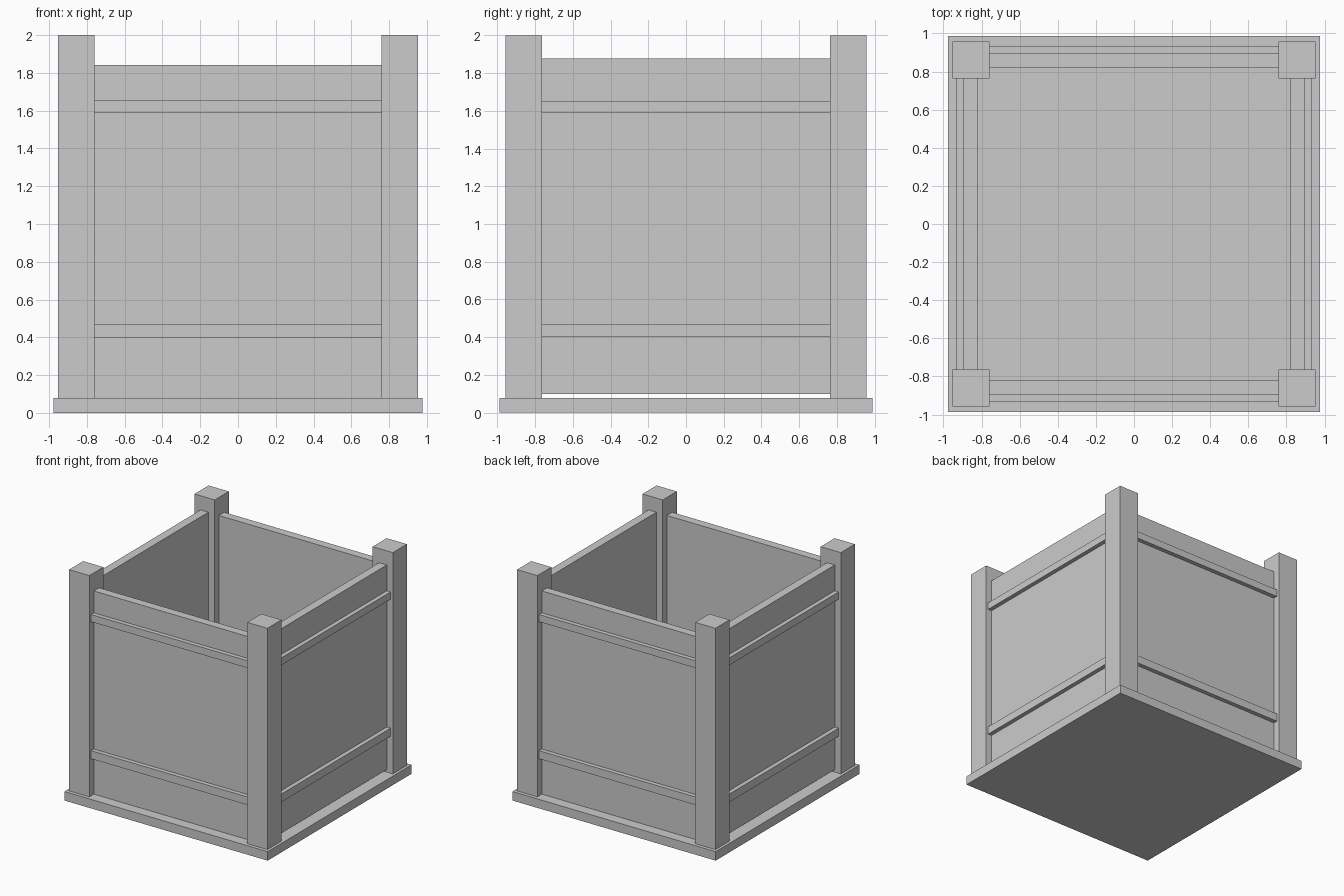
import bpy

if "Cube" in bpy.data.objects:
    bpy.data.objects.remove(bpy.data.objects["Cube"])


def box(name, x, y, z):
    """Box from (min, max) ranges on each axis."""
    bpy.ops.mesh.primitive_cube_add(size=1)
    ob = bpy.context.object
    ob.name = name
    ob.location = [(a + b) / 2 for a, b in (x, y, z)]
    ob.scale = [b - a for a, b in (x, y, z)]
    bpy.ops.object.transform_apply(location=True, scale=True)
    return ob


def span(sign, near, far):
    """Range on the positive or negative side of an axis."""
    return tuple(sorted((sign * near, sign * far)))


RAILS = {"lower": (0.40, 0.47), "upper": (1.59, 1.653)}
NAMES_X = {-1: "left", 1: "right"}
NAMES_Y = {-1: "front", 1: "back"}

# Base slab
box("base", (-0.977, 0.977), (-0.988, 0.988), (0, 0.078))

# Corner posts
for sx, nx in NAMES_X.items():
    for sy, ny in NAMES_Y.items():
        box(f"{ny}_{nx}_post", span(sx, 0.759, 0.953), span(sy, 0.764, 0.957), (0.078, 2.0))

# Front and back panels with their rails
for sy, ny in NAMES_Y.items():
    box(f"{ny}_panel", (-0.759, 0.759), span(sy, 0.822, 0.895), (0.078, 1.843))
    for level, z in RAILS.items():
        box(f"{ny}_{level}_rail", (-0.759, 0.759), span(sy, 0.895, 0.933), z)

# Side panels, slightly raised above the base, with their rails
for sx, nx in NAMES_X.items():
    box(f"{nx}_panel", span(sx, 0.82, 0.895), (-0.764, 0.764), (0.1, 1.877))
    for level, z in RAILS.items():
        box(f"{nx}_{level}_rail", span(sx, 0.895, 0.932), (-0.764, 0.764), z)
